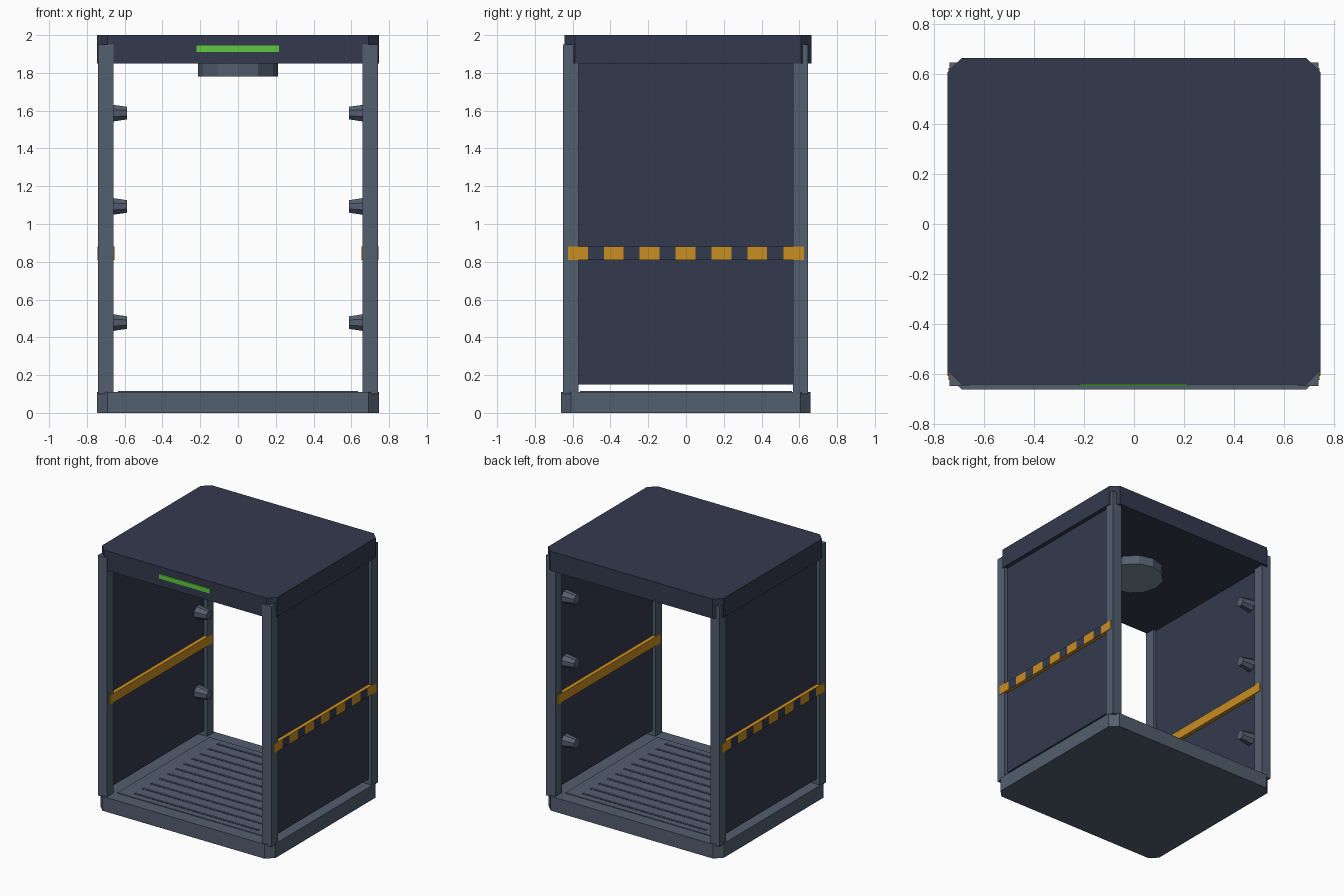
import bpy, bmesh, math
from mathutils import Matrix, Vector

cube = bpy.data.objects.get("Cube")
if cube:
    bpy.data.objects.remove(cube, do_unlink=True)


def material(name, rgb):
    """Flat material from 0-255 display values."""
    def lin(c):
        c /= 255
        return c / 12.92 if c < 0.04045 else ((c + 0.055) / 1.055) ** 2.4
    col = [lin(c) for c in rgb] + [1]
    m = bpy.data.materials.new(name)
    m.use_nodes = True
    m.diffuse_color = col
    bsdf = next(n for n in m.node_tree.nodes if n.type == 'BSDF_PRINCIPLED')
    bsdf.inputs["Base Color"].default_value = col
    return m


steel = material("slate_steel", (83, 94, 111))
navy = material("dark_navy", (52, 58, 78))
orange = material("warning_orange", (200, 142, 34))
green = material("signal_green", (95, 201, 66))
lens = material("pale_lens", (125, 144, 156))


def finish(name, bm, *mats):
    bmesh.ops.recalc_face_normals(bm, faces=bm.faces)
    mesh = bpy.data.meshes.new(name)
    bm.to_mesh(mesh)
    bm.free()
    for m in mats:
        mesh.materials.append(m)
    ob = bpy.data.objects.new(name, mesh)
    bpy.context.collection.objects.link(ob)
    return ob


def box_mesh(lo, hi):
    lo, hi = Vector(lo), Vector(hi)
    bm = bmesh.new()
    bmesh.ops.create_cube(bm, size=1, matrix=Matrix.Translation((lo + hi) / 2)
                          @ Matrix.Diagonal((*(hi - lo), 1)))
    return bm


def box(name, lo, hi, mat, chamfer=0):
    bm = box_mesh(lo, hi)
    if chamfer:
        # cut only the four upright corners
        edges = [e for e in bm.edges
                 if abs(e.verts[0].co.z - e.verts[1].co.z) > 0.01]
        bmesh.ops.bevel(bm, geom=edges, offset=chamfer, segments=1, affect='EDGES')
    return finish(name, bm, mat)


# Base and roof slabs
box("base", (-0.747, -0.663, 0), (0.747, 0.66, 0.11), steel, 0.055)
box("roof", (-0.747, -0.643, 1.85), (0.747, 0.665, 2), navy, 0.055)
box("front_light", (-0.22, -0.65, 1.91), (0.217, -0.642, 1.945), green)

# Floor plate with dark slots
box("floor_plate", (-0.635, -0.56, 0.1), (0.635, 0.56, 0.115), steel)
for i in range(11):
    y = -0.5 + 0.1 * i
    box(f"floor_slot_{i + 1}", (-0.53, y - 0.012, 0.113), (0.53, y + 0.012, 0.117), navy)

# Ceiling lamp with pale underside
bm = bmesh.new()
bmesh.ops.create_cone(bm, cap_ends=True, segments=12, radius1=0.213, radius2=0.213,
                      depth=0.08, matrix=Matrix.Translation((0, 0, 1.82)))
bm.normal_update()
for f in bm.faces:
    f.material_index = int(f.normal.z < -0.5)
finish("ceiling_lamp", bm, steel, lens)

BLOCK, GAP = 0.105, 0.085
START = -0.625

for side, s in (("left", 1), ("right", -1)):
    def side_box(name, x0, x1, y0, y1, z0, z1, mat):
        return box(name, (min(s * x0, s * x1), y0, z0), (max(s * x0, s * x1), y1, z1), mat)

    # Corner posts and wall panel
    for end, y0 in (("front", -0.65), ("back", 0.567)):
        side_box(f"{side}_{end}_post", 0.66, 0.74, y0, y0 + 0.08, 0.1, 1.95, steel)
    side_box(f"{side}_panel", 0.685, 0.715, -0.58, 0.58, 0.15, 1.86, navy)

    # Rail: solid inside, striped on its outer face
    xs = sorted((s * 0.655, s * 0.744))
    bm = box_mesh((xs[0], START, 0.81), (xs[1], -START, 0.88))
    cuts = []
    for i in range(6):
        first = START + BLOCK + i * (BLOCK + GAP)
        cuts += [first, first + GAP]
    for y in cuts:
        bmesh.ops.bisect_plane(bm, geom=bm.verts[:] + bm.edges[:] + bm.faces[:],
                               plane_co=(0, y, 0), plane_no=(0, 1, 0))
    bm.normal_update()
    for f in bm.faces:
        along = (f.calc_center_median().y - START) % (BLOCK + GAP)
        if f.normal.x * s > 0.9 and along > BLOCK:
            f.material_index = 1
    finish(f"{side}_rail", bm, orange, navy)

    # Tapered pegs near the back of each wall
    for i, z in enumerate((0.478, 1.093, 1.587)):
        bm = bmesh.new()
        bmesh.ops.create_cone(
            bm, cap_ends=True, segments=8, radius1=0.052, radius2=0.036, depth=0.1,
            matrix=Matrix.Translation((s * 0.638, 0.49, z))
            @ Matrix.Rotation(-s * math.pi / 2, 4, 'Y')
            @ Matrix.Rotation(math.pi / 8, 4, 'Z'))
        finish(f"{side}_peg_{i + 1}", bm, steel)
